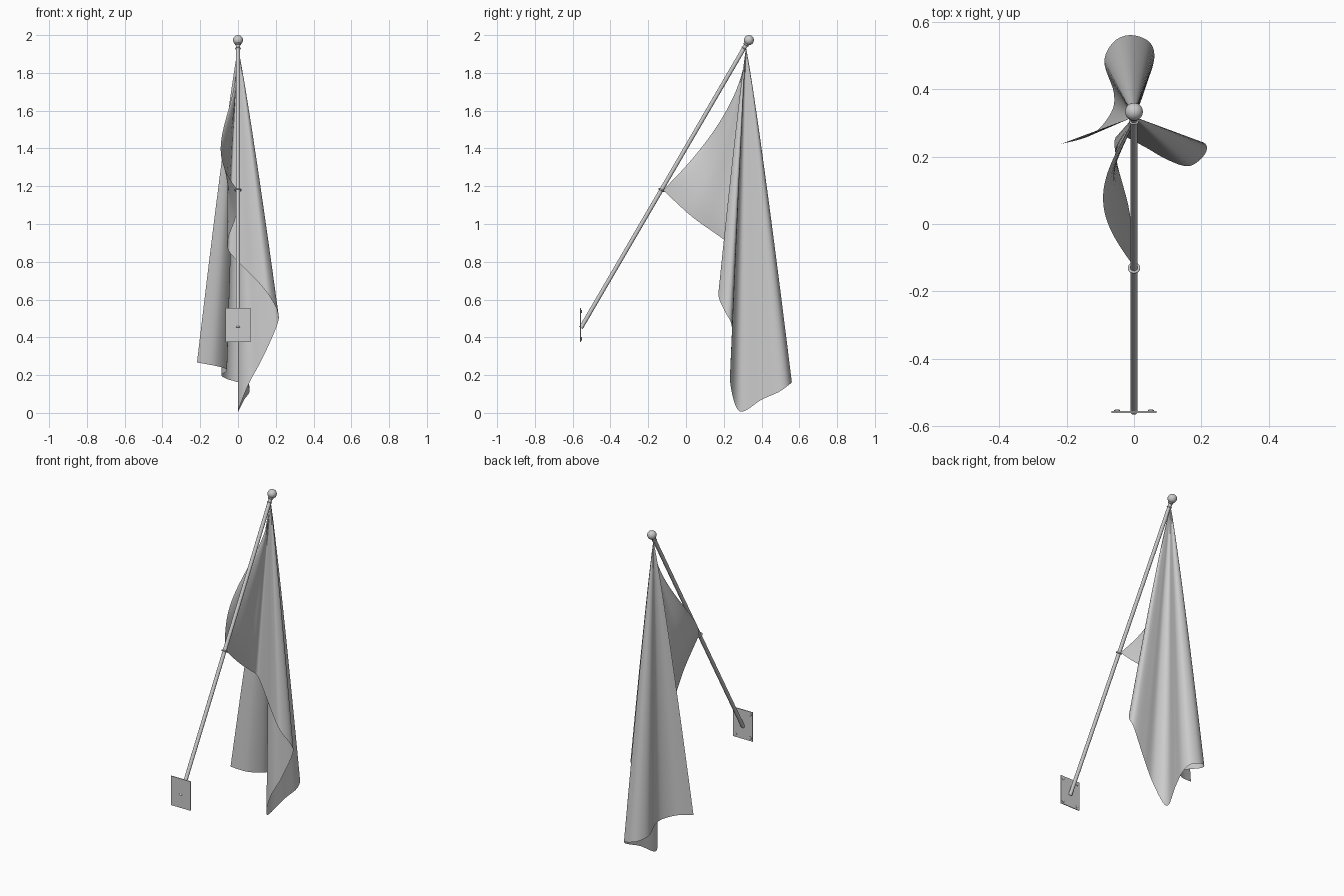
import bpy, bmesh, math
from mathutils import Vector

if "Cube" in bpy.data.objects:
    bpy.data.objects.remove(bpy.data.objects["Cube"])

FOOT = Vector((0, -0.556, 0.45))
TIP = Vector((0, 0.322, 1.956))
AXIS = (TIP - FOOT).normalized()
ROT = Vector((0, 0, 1)).rotation_difference(AXIS)


def smooth(ob, angle=40):
    bpy.ops.object.select_all(action='DESELECT')
    ob.select_set(True)
    bpy.context.view_layer.objects.active = ob
    bpy.ops.object.shade_smooth_by_angle(angle=math.radians(angle))


def lathe(name, profile, origin, rot=ROT, sides=24):
    """Revolve (radius, height) points about a local z axis."""
    bm = bmesh.new()
    rings = []
    for r, h in profile:
        rings.append([bm.verts.new((r * math.cos(2 * math.pi * i / sides),
                                    r * math.sin(2 * math.pi * i / sides), h))
                      for i in range(sides)])
    for a, b in zip(rings, rings[1:]):
        for i in range(sides):
            j = (i + 1) % sides
            bm.faces.new((a[i], a[j], b[j], b[i]))
    if profile[0] != profile[-1]:
        bm.faces.new(rings[0][::-1])
        bm.faces.new(rings[-1])
    bmesh.ops.remove_doubles(bm, verts=bm.verts, dist=1e-5)
    bmesh.ops.recalc_face_normals(bm, faces=bm.faces)
    me = bpy.data.meshes.new(name)
    bm.to_mesh(me)
    bm.free()
    ob = bpy.data.objects.new(name, me)
    bpy.context.collection.objects.link(ob)
    ob.location = origin
    ob.rotation_mode = 'QUATERNION'
    ob.rotation_quaternion = rot
    smooth(ob)
    return ob


def ring(name, at, major, minor):
    prof = [(major + minor * math.cos(k * math.pi / 5),
             minor * math.sin(k * math.pi / 5)) for k in range(10)]
    return lathe(name, prof + prof[:1], at)


# Wall plate
bpy.ops.mesh.primitive_cube_add(size=1, location=(0, -0.5575, 0.465))
plate = bpy.context.object
plate.name = "wall_plate"
plate.scale = (0.134, 0.005, 0.18)

# Bolts on the four corners
face_y = Vector((0, 0, 1)).rotation_difference(Vector((0, 1, 0)))
for sx in (-1, 1):
    for sz in (-1, 1):
        lathe("bolt", [(0.009, 0), (0.009, 0.003), (0.006, 0.005)],
              (sx * 0.05, -0.555, 0.465 + sz * 0.072), face_y, 12)

# Pole, neck collar, finial ball, lower ring
lathe("pole", [(0.011, 0), (0.011, (TIP - FOOT).length)], FOOT)
lathe("neck_collar", [(0.011, -0.012), (0.015, -0.009), (0.015, -0.003), (0.011, 0)], TIP)
ball = [(max(0.0265 * math.sin(k * math.pi / 14), 1e-4), -0.0265 * math.cos(k * math.pi / 14))
        for k in range(15)]
lathe("finial_ball", ball, (0, 0.333, 1.9735))
ring("lower_ring", FOOT + AXIS * 0.845, 0.0145, 0.004)
ring("upper_ring", TIP - AXIS * 0.03, 0.012, 0.003)

# Draped flag: rays fan out from the top corner to the hanging hem
TOP = Vector((0, 0.318, 1.93))
HEM = [Vector(p) for p in (
    (-0.003, -0.122, 1.18), (-0.012, 0.03, 1.04), (-0.052, 0.19, 0.925),
    (-0.05, 0.262, 0.86), (0.02, 0.235, 0.78), (0.1, 0.19, 0.70), (0.165, 0.172, 0.62),
    (0.212, 0.21, 0.53), (0.205, 0.242, 0.46), (0.13, 0.24, 0.29), (0.055, 0.235, 0.15),
    (0.0, 0.285, 0.008), (0.033, 0.4, 0.07), (0.06, 0.49, 0.11), (0.045, 0.54, 0.145),
    (-0.01, 0.56, 0.165), (-0.06, 0.54, 0.18), (-0.088, 0.48, 0.2), (-0.06, 0.39, 0.22),
    (-0.068, 0.33, 0.235), (-0.125, 0.265, 0.25), (-0.217, 0.237, 0.267))]
STEPS, ROWS, LAST = 6, 60, len(HEM) - 1


def hem(t):
    i = min(int(t), LAST - 1)
    f = t - i
    a, b, c, d = (HEM[max(0, min(LAST, i + k))] for k in (-1, 0, 1, 2))
    return 0.5 * (2 * b + (c - a) * f + (2 * a - 5 * b + 4 * c - d) * f * f
                  + (3 * b - a - 3 * c + d) * f ** 3)


bm = bmesh.new()
cols = []
peak = bm.verts.new(TOP)
for s in range(LAST * STEPS + 1):
    t = s / STEPS
    end = hem(t)
    slack = max(0, 1 - t / 2.4)              # the hoist edge sags away from the pole
    power = 0.9 + 0.85 * slack
    col = [peak]
    for r in range(1, ROWS + 1):
        u = r / ROWS
        k = u ** power
        x = end.x * k - 0.09 * slack * math.sin(math.pi * u * u)
        y = TOP.y + (end.y - TOP.y) * k
        col.append(bm.verts.new((x, y, TOP.z + (end.z - TOP.z) * u)))
    cols.append(col)
for a, b in zip(cols, cols[1:]):
    bm.faces.new((peak, a[1], b[1]))
    for r in range(1, ROWS):
        bm.faces.new((a[r], a[r + 1], b[r + 1], b[r]))
mesh = bpy.data.meshes.new("flag_cloth")
bm.to_mesh(mesh)
bm.free()
flag = bpy.data.objects.new("flag_cloth", mesh)
bpy.context.collection.objects.link(flag)
smooth(flag, 80)
